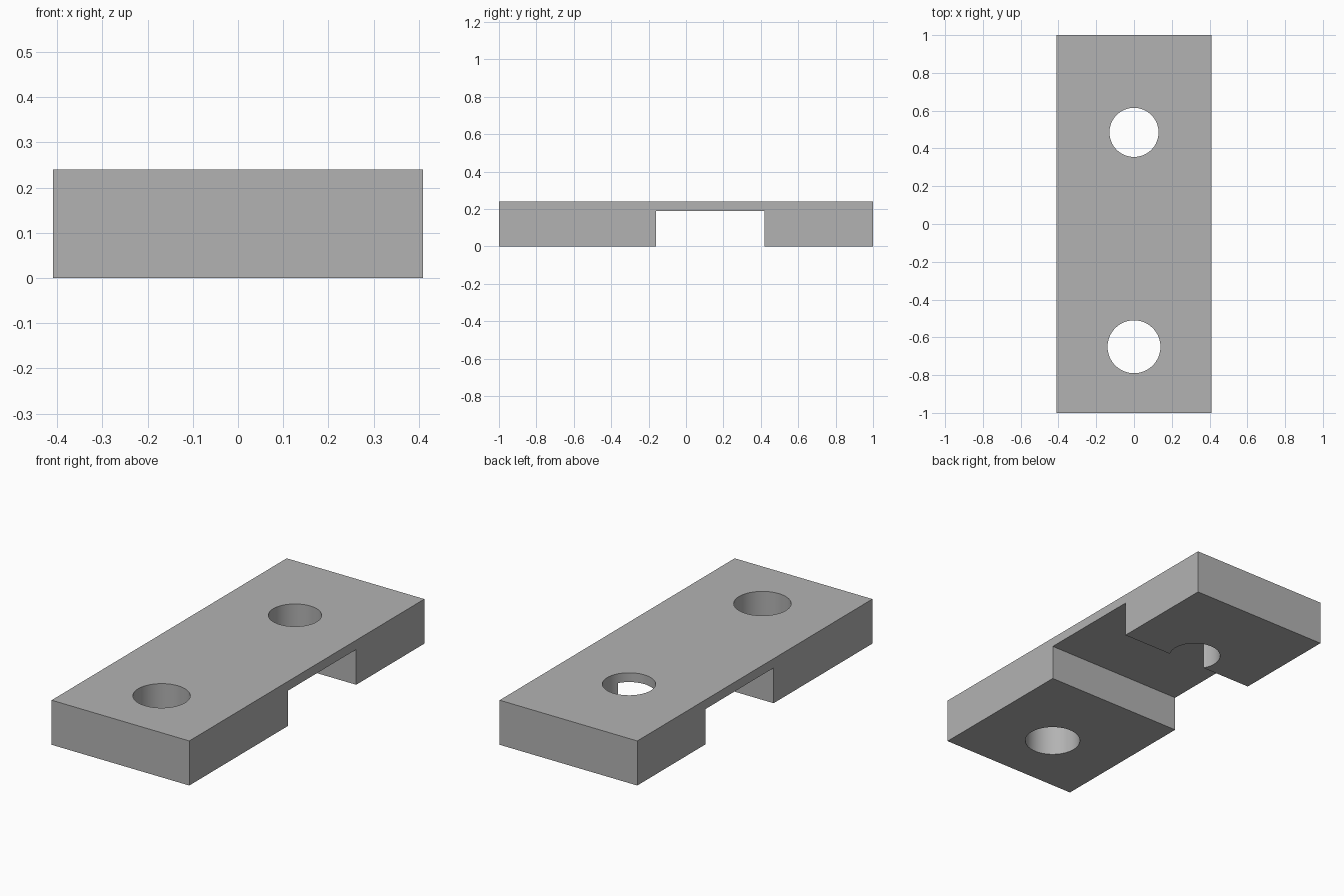
import bpy
import bmesh
from mathutils import Matrix

HALF_WIDTH = 0.41
HEIGHT = 0.24

cube = bpy.data.objects.get("Cube")
if cube:
    bpy.data.objects.remove(cube, do_unlink=True)

grey = bpy.data.materials.new("plain grey")
grey.use_nodes = True
color = (0.45, 0.45, 0.45, 1)
grey.diffuse_color = color
grey.node_tree.nodes["Principled BSDF"].inputs["Base Color"].default_value = color


def make_object(name, bm):
    bmesh.ops.recalc_face_normals(bm, faces=bm.faces)
    mesh = bpy.data.meshes.new(name)
    bm.to_mesh(mesh)
    bm.free()
    mesh.materials.append(grey)
    obj = bpy.data.objects.new(name, mesh)
    bpy.context.collection.objects.link(obj)
    return obj


# Plate: side profile with an underside channel, extruded across the width
profile = [(-1, 0), (-0.16, 0), (-0.16, 0.19), (0.42, 0.19),
           (0.42, 0), (1, 0), (1, HEIGHT), (-1, HEIGHT)]
bm = bmesh.new()
face = bm.faces.new([bm.verts.new((-HALF_WIDTH, y, z)) for y, z in profile])
extruded = bmesh.ops.extrude_face_region(bm, geom=[face])["geom"]
bmesh.ops.translate(bm, vec=(2 * HALF_WIDTH, 0, 0),
                    verts=[v for v in extruded if isinstance(v, bmesh.types.BMVert)])
plate = make_object("mounting_plate", bm)

# Two round through holes; the rear one breaks into the channel wall
for name, y, radius in (("front_hole_cutter", -0.65, 0.14),
                        ("rear_hole_cutter", 0.485, 0.13)):
    bm = bmesh.new()
    bmesh.ops.create_cone(bm, cap_ends=True, segments=64, radius1=radius,
                          radius2=radius, depth=1, matrix=Matrix.Translation((0, y, 0)))
    cutter = make_object(name, bm)
    cutter.hide_render = True
    cutter.hide_set(True)
    cut = plate.modifiers.new(name, 'BOOLEAN')
    cut.operation = 'DIFFERENCE'
    cut.solver = 'EXACT'
    cut.object = cutter

# Bake the cuts, then smooth only the hole walls
bpy.context.view_layer.objects.active = plate
plate.select_set(True)
for modifier in list(plate.modifiers):
    bpy.ops.object.modifier_apply(modifier=modifier.name)
for name in ("front_hole_cutter", "rear_hole_cutter"):
    bpy.data.objects.remove(bpy.data.objects[name], do_unlink=True)
bpy.ops.object.shade_smooth_by_angle()
